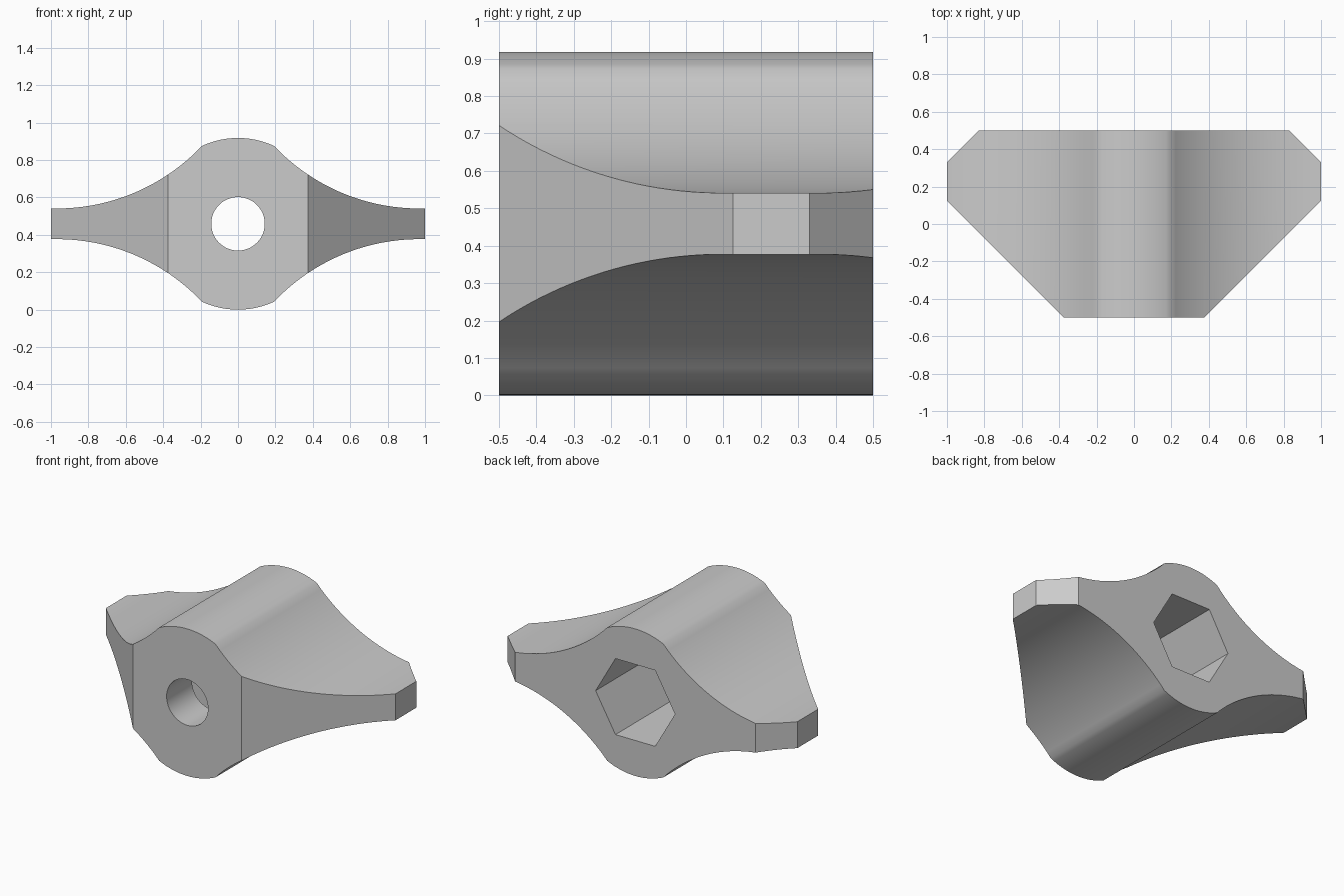
import bpy, bmesh, math
from mathutils import Vector, Matrix

default = bpy.data.objects.get("Cube")
if default:
    bpy.data.objects.remove(default, do_unlink=True)

HUB_R = 0.459          # hub radius, also the height of the axis
EDGE_X = 0.195         # where the hub arc meets the wing fillet
FILLET_R, FILLET_X, WING_HALF = 1.07, 0.97, 0.082

grey = bpy.data.materials.new("light_grey")
grey.use_nodes = True
colour = (0.6, 0.6, 0.6, 1)
grey.diffuse_color = colour
grey.node_tree.nodes["Principled BSDF"].inputs["Base Color"].default_value = colour


def half_height(x):
    """Half thickness of the knob at a distance x from the axis."""
    if x <= EDGE_X:
        return math.sqrt(HUB_R ** 2 - x ** 2)
    return WING_HALF + FILLET_R - math.sqrt(FILLET_R ** 2 - (FILLET_X - x) ** 2)


def add_object(name, bm):
    mesh = bpy.data.meshes.new(name)
    bmesh.ops.recalc_face_normals(bm, faces=bm.faces)
    bm.to_mesh(mesh)
    bm.free()
    obj = bpy.data.objects.new(name, mesh)
    mesh.materials.append(grey)
    bpy.context.collection.objects.link(obj)
    return obj


def prism(name, sides, radius, y0, y1):
    """Prism along y, with corners at the left and right."""
    bm = bmesh.new()
    bmesh.ops.create_cone(bm, cap_ends=True, segments=sides, radius1=radius,
                          radius2=radius, depth=y1 - y0)
    turn = Matrix.Rotation(math.pi / 2, 4, 'X') @ Matrix.Rotation(math.pi / 2, 4, 'Z')
    bmesh.ops.transform(bm, matrix=turn, verts=bm.verts)
    # Put a corner exactly on the x axis
    lead = max(bm.verts, key=lambda v: v.co.x).co
    spin = Matrix.Rotation(math.atan2(lead.z, lead.x), 4, 'Y')
    bmesh.ops.transform(bm, matrix=spin, verts=bm.verts)
    bmesh.ops.translate(bm, vec=(0, (y0 + y1) / 2, HUB_R), verts=bm.verts)
    return add_object(name, bm)


# Knob body: winged profile extruded from front to back
right = [EDGE_X * i / 8 for i in range(9)]
right += [EDGE_X + (1 - EDGE_X) * i / 28 for i in range(1, 29)]
xs = [-x for x in reversed(right[1:])] + right
profile = [(x, half_height(abs(x))) for x in xs]
profile += [(x, -z) for x, z in reversed(profile)]
bm = bmesh.new()
face = bm.faces.new([bm.verts.new((x, -0.5, HUB_R + z)) for x, z in profile])
extruded = bmesh.ops.extrude_face_region(bm, geom=[face])["geom"]
bmesh.ops.translate(bm, vec=(0, 1, 0),
                    verts=[v for v in extruded if isinstance(v, bmesh.types.BMVert)])

# Chamfer the wings: long front slopes and short back corners
for side in (-1, 1):
    for x, y, ny in ((0.375, -0.5, -1), (0.83, 0.5, 1)):
        cut = bmesh.ops.bisect_plane(
            bm, geom=bm.verts[:] + bm.edges[:] + bm.faces[:], clear_outer=True,
            plane_co=(side * x, y, 0), plane_no=Vector((side, ny, 0)).normalized())
        rim = [e for e in cut["geom_cut"] if isinstance(e, bmesh.types.BMEdge)]
        bmesh.ops.edgeloop_fill(bm, edges=rim)
knob = add_object("wing_knob", bm)

# Hexagonal nut pocket from the back, round bolt hole from the front
for cutter in (prism("nut_pocket", 6, 0.274, -0.25, 0.6),
               prism("bolt_hole", 48, 0.143, -0.6, 0.0)):
    cutter.hide_render = True
    mod = knob.modifiers.new(cutter.name, 'BOOLEAN')
    mod.operation = 'DIFFERENCE'
    mod.solver = 'EXACT'
    mod.object = cutter
    bpy.context.view_layer.objects.active = knob
    bpy.ops.object.modifier_apply(modifier=mod.name)
    bpy.data.objects.remove(cutter, do_unlink=True)

bpy.ops.object.select_all(action='DESELECT')
knob.select_set(True)
bpy.context.view_layer.objects.active = knob
bpy.ops.object.shade_smooth_by_angle(angle=math.radians(30))
